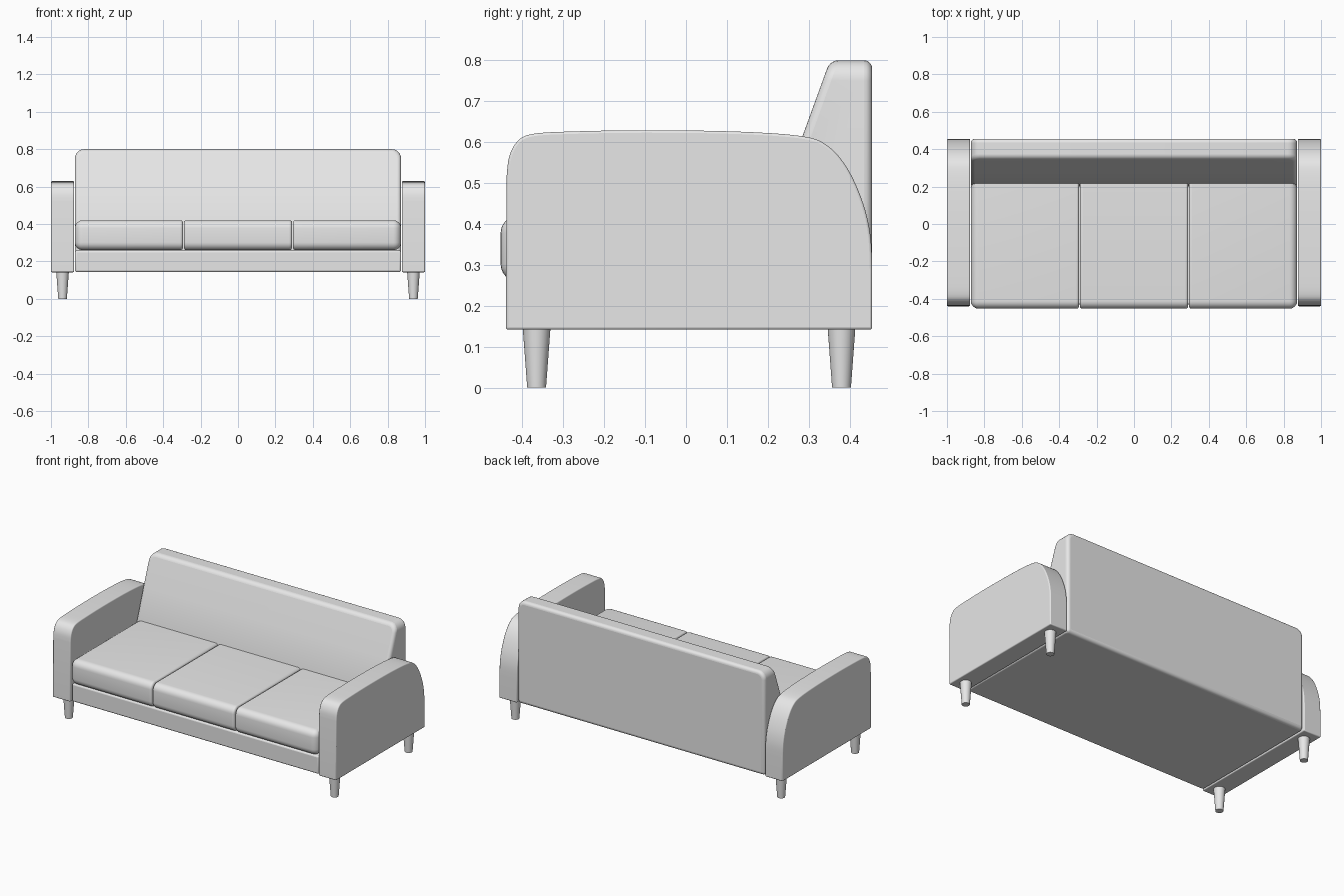
import bpy, bmesh, math
from mathutils import Vector

cube = bpy.data.objects.get("Cube")
if cube:
    bpy.data.objects.remove(cube, do_unlink=True)

grey = bpy.data.materials.new("light grey fabric")
grey.use_nodes = True
grey.diffuse_color = (0.8, 0.8, 0.8, 1)
grey.node_tree.nodes["Principled BSDF"].inputs["Base Color"].default_value = (0.8, 0.8, 0.8, 1)


def finish(bm, name, bevel=0, segments=4):
    """Turn a bmesh into a smooth-shaded object with softened edges."""
    bmesh.ops.recalc_face_normals(bm, faces=bm.faces)
    mesh = bpy.data.meshes.new(name)
    bm.to_mesh(mesh)
    bm.free()
    obj = bpy.data.objects.new(name, mesh)
    bpy.context.collection.objects.link(obj)
    mesh.materials.append(grey)
    if bevel:
        mod = obj.modifiers.new("soft edges", 'BEVEL')
        mod.width = bevel
        mod.segments = segments
        mod.limit_method = 'ANGLE'
        mod.angle_limit = math.radians(40)
    bpy.ops.object.select_all(action='DESELECT')
    obj.select_set(True)
    bpy.context.view_layer.objects.active = obj
    bpy.ops.object.shade_smooth_by_angle(angle=math.radians(35))
    return obj


def extrude_x(profile, x0, x1):
    """Solid made by sweeping a side (y, z) profile along x."""
    bm = bmesh.new()
    face = bm.faces.new([bm.verts.new((x0, y, z)) for y, z in profile])
    new = bmesh.ops.extrude_face_region(bm, geom=[face])["geom"]
    verts = [v for v in new if isinstance(v, bmesh.types.BMVert)]
    bmesh.ops.translate(bm, verts=verts, vec=(x1 - x0, 0, 0))
    return bm


def box(x0, x1, y0, y1, z0, z1):
    return extrude_x([(y0, z0), (y1, z0), (y1, z1), (y0, z1)], x0, x1)


def round_edges(bm, test, width, segments=6):
    """Round the edges whose midpoint and direction pass the test."""
    edges = [e for e in bm.edges
             if test((e.verts[0].co + e.verts[1].co) / 2,
                     (e.verts[1].co - e.verts[0].co).normalized())]
    bmesh.ops.bevel(bm, geom=edges, offset=width, segments=segments,
                    profile=0.5, affect='EDGES')


def spline(points, steps=4):
    """Smooth curve through the points."""
    pts = [Vector(p) for p in points]
    pts = [pts[0]] + pts + [pts[-1]]
    out = []
    for a, b, c, d in zip(pts, pts[1:], pts[2:], pts[3:]):
        for i in range(steps):
            t = i / steps
            out.append(0.5 * (2 * b + (c - a) * t + (2 * a - 5 * b + 4 * c - d) * t * t
                              + (3 * b - a - 3 * c + d) * t ** 3))
    return out + [pts[-1]]


# Arms: rounded front corner, long sweep down at the back
arm_curve = spline([(-0.438, 0.52), (-0.432, 0.565), (-0.412, 0.602), (-0.375, 0.62),
                    (-0.28, 0.626), (-0.1, 0.629), (0.12, 0.626), (0.28, 0.615),
                    (0.345, 0.592), (0.395, 0.535), (0.433, 0.45), (0.451, 0.37),
                    (0.455, 0.29)])
arm_profile = [(0.455, 0.142), (-0.44, 0.142)] + [tuple(p) for p in arm_curve]
for side, label in ((1, "left"), (-1, "right")):
    finish(extrude_x(arm_profile, side * 0.876, side), label + "_arm", 0.006, 3)

    # Tapered round legs
    for y, place in ((-0.365, "front"), (0.38, "back")):
        bm = bmesh.new()
        bmesh.ops.create_cone(bm, cap_ends=True, segments=32, radius1=0.023,
                              radius2=0.034, depth=0.148)
        bmesh.ops.translate(bm, verts=bm.verts, vec=(side * 0.938, y, 0.074))
        finish(bm, f"{place}_{label}_leg")

# Base under the cushions
finish(box(-0.872, 0.872, -0.43, 0.44, 0.143, 0.258), "seat_base", 0.01, 3)

# Backrest: sloping front, upright rear, rounded upper corners
back_profile = [(0.455, 0.143), (0.455, 0.8), (0.352, 0.8), (0.283, 0.61),
                (0.2, 0.37), (0.2, 0.143)]
bm = extrude_x(back_profile, -0.872, 0.872)
round_edges(bm, lambda m, d: m.z > 0.79 and abs(d.y) > 0.9, 0.05)
finish(bm, "backrest", 0.02, 5)

# Three seat cushions, fuller at the front and outer ends
for i, label in ((-1, "right"), (0, "middle"), (1, "left")):
    centre = i * 0.583
    bm = box(centre - 0.289, centre + 0.289, -0.453, 0.23, 0.26, 0.42)
    round_edges(bm, lambda m, d: (m.y < -0.44 and abs(d.x) > 0.9)
                or (i != 0 and m.x * i > 0.86), 0.042)
    finish(bm, label + "_seat_cushion", 0.014, 4)
